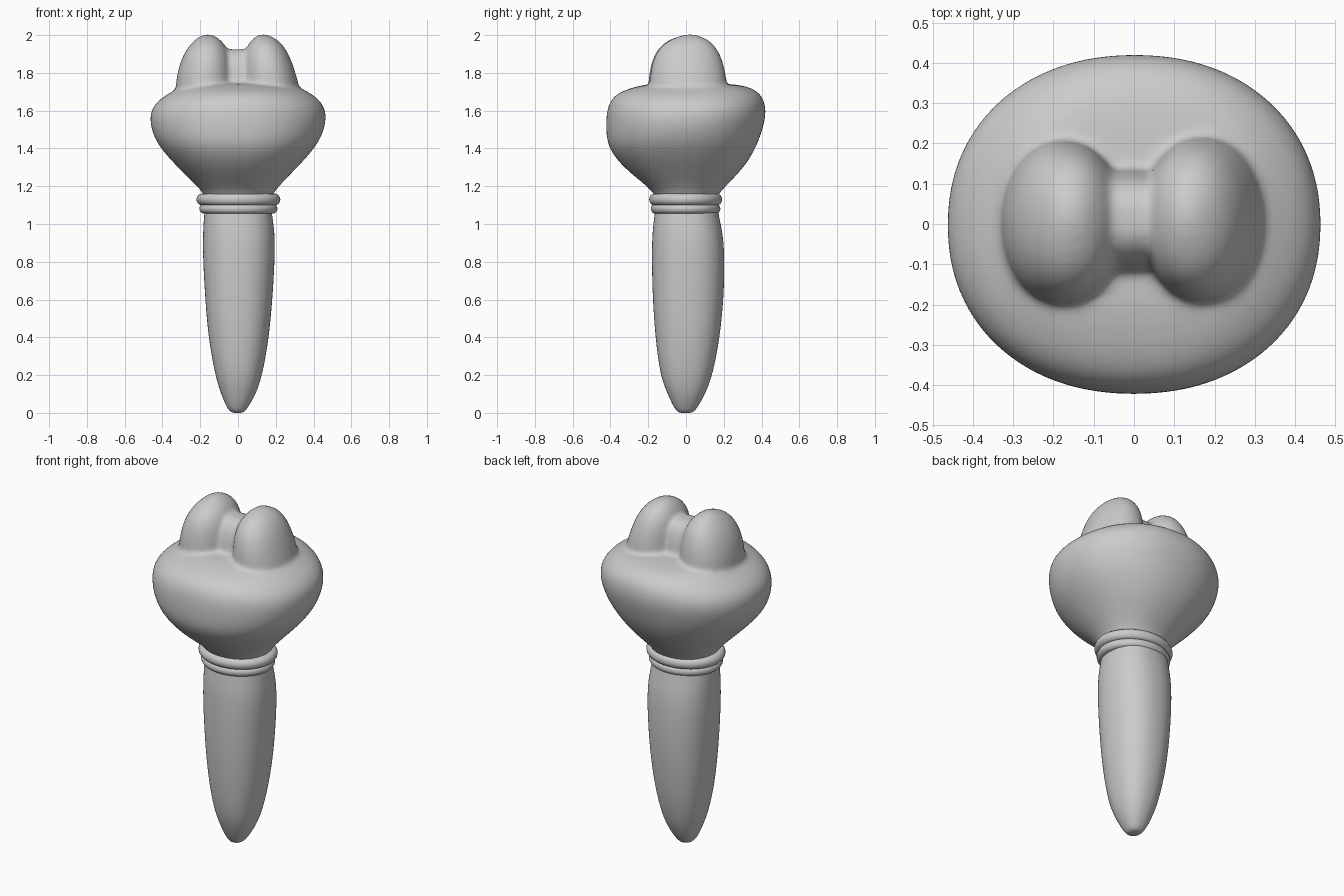
import bpy, bmesh, math

if "Cube" in bpy.data.objects:
    bpy.data.objects.remove(bpy.data.objects["Cube"])

grey = bpy.data.materials.new("soft grey")
grey.diffuse_color = (0.6, 0.6, 0.6, 1)
grey.use_nodes = True
grey.node_tree.nodes["Principled BSDF"].inputs["Base Color"].default_value = grey.diffuse_color


def loft(name, rings, power=2.0, sides=32):
    """Skin closed rings given as (z, x_min, x_max, y_min, y_max)."""
    bm = bmesh.new()
    loops = []
    for z, x0, x1, y0, y1 in rings:
        loop = []
        for i in range(sides):
            a = 2 * math.pi * i / sides
            c, s = math.cos(a), math.sin(a)
            x = math.copysign(abs(c) ** (2 / power), c)
            y = math.copysign(abs(s) ** (2 / power), s)
            loop.append(bm.verts.new(((x0 + x1) / 2 + x * (x1 - x0) / 2,
                                      (y0 + y1) / 2 + y * (y1 - y0) / 2, z)))
        loops.append(loop)
    for a, b in zip(loops, loops[1:]):
        for i in range(sides):
            j = (i + 1) % sides
            bm.faces.new((a[i], a[j], b[j], b[i]))
    # Close both ends with a fan
    for loop, flip in ((loops[0], True), (loops[-1], False)):
        mid = sum((v.co for v in loop), loop[0].co * 0) / sides
        tip = bm.verts.new(mid)
        for i in range(sides):
            j = (i + 1) % sides
            bm.faces.new((loop[j], loop[i], tip) if flip else (loop[i], loop[j], tip))
    mesh = bpy.data.meshes.new(name)
    bm.to_mesh(mesh)
    bm.free()
    mesh.materials.append(grey)
    mesh.shade_smooth()
    obj = bpy.data.objects.new(name, mesh)
    bpy.context.collection.objects.link(obj)
    sub = obj.modifiers.new("round", 'SUBSURF')
    sub.levels = sub.render_levels = 2
    return obj


# Tapered handle
loft("handle", [
    (0.0, -.025, .02, -.03, .025), (.008, -.045, .038, -.05, .045),
    (.04, -.065, .06, -.07, .068), (.1, -.09, .095, -.098, .102),
    (.2, -.122, .13, -.138, .142), (.4, -.158, .165, -.163, .18),
    (.6, -.174, .183, -.177, .2), (.8, -.186, .195, -.182, .206),
    (.95, -.187, .197, -.18, .197), (1.05, -.18, .18, -.167, .172),
    (1.15, -.17, .17, -.155, .16)], 2.25)

# Two collar rings around the neck
for name, z, outer_x, outer_y, thick in (("lower_collar", 1.081, .207, .184, .026),
                                        ("upper_collar", 1.13, .222, .193, .031)):
    bpy.ops.mesh.primitive_torus_add(major_segments=64, minor_segments=16,
                                     major_radius=outer_x - thick, minor_radius=thick,
                                     location=(.002, -.002, z))
    ring = bpy.context.object
    ring.name = name
    ring.scale.y = outer_y / outer_x
    ring.data.materials.append(grey)
    ring.data.shade_smooth()

# Flared head
head = loft("head", [
    (1.1, -.165, .165, -.15, .15), (1.15, -.175, .18, -.16, .165),
    (1.2, -.215, .215, -.205, .21), (1.3, -.32, .315, -.335, .31),
    (1.4, -.413, .408, -.412, .37), (1.48, -.455, .452, -.424, .4),
    (1.56, -.47, .47, -.424, .422), (1.62, -.455, .46, -.416, .423),
    (1.67, -.405, .42, -.39, .408), (1.705, -.34, .36, -.34, .375),
    (1.732, -.31, .315, -.25, .32), (1.745, -.2, .2, -.17, .2)], 2.15, 40)

# Two rounded lobes and the low bridge between them
left = loft("left_lobe", [
    (1.6, -.335, -.02, -.205, .215), (1.72, -.332, -.02, -.203, .212),
    (1.8, -.322, -.025, -.195, .203), (1.87, -.302, -.035, -.18, .188),
    (1.93, -.27, -.055, -.15, .162), (1.975, -.23, -.09, -.095, .12),
    (2.0, -.19, -.13, -.02, .06), (2.004, -.17, -.15, .01, .03)], 2.1)
right = loft("right_lobe", [
    (1.6, .015, .34, -.2, .225), (1.72, .015, .328, -.198, .222),
    (1.8, .02, .305, -.19, .21), (1.87, .025, .282, -.175, .193),
    (1.93, .04, .252, -.145, .165), (1.975, .07, .212, -.09, .122),
    (2.0, .105, .163, -.02, .062), (2.004, .125, .145, .01, .03)], 2.1)
bridge = loft("bridge", [
    (1.6, -.14, .12, -.13, .15), (1.75, -.14, .12, -.12, .14),
    (1.85, -.13, .11, -.1, .12), (1.9, -.12, .1, -.07, .095),
    (1.925, -.1, .08, -.03, .05)], 2.6)

# Merge the head pieces into one softly blended skin
bpy.ops.object.select_all(action='DESELECT')
for obj in (head, left, right, bridge):
    obj.select_set(True)
bpy.context.view_layer.objects.active = head
bpy.ops.object.convert(target='MESH')
bpy.ops.object.join()
remesh = head.modifiers.new("blend", 'REMESH')
remesh.mode = 'VOXEL'
remesh.voxel_size = 0.012
remesh.use_smooth_shade = True
smooth = head.modifiers.new("soften", 'SMOOTH')
smooth.factor = 0.5
smooth.iterations = 8
